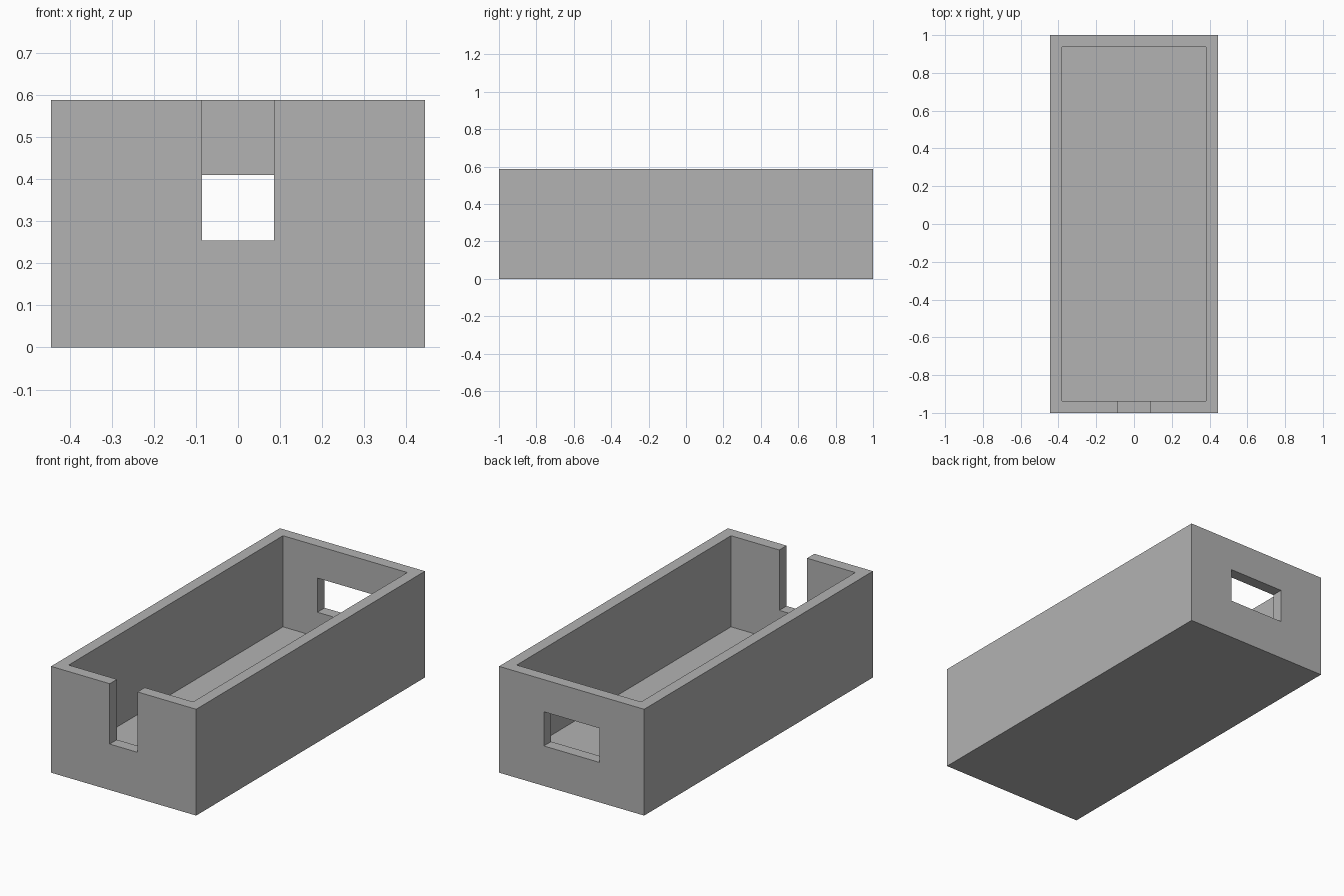
import bpy
import bmesh
from mathutils import Matrix, Vector

cube = bpy.data.objects.get("Cube")
if cube:
    bpy.data.objects.remove(cube, do_unlink=True)

HALF_X, HALF_Y, HEIGHT = 0.444, 1.0, 0.588
WALL, FLOOR = 0.0635, 0.084

# Single plain grey material
grey = bpy.data.materials.new("plain_grey")
grey.use_nodes = True
colour = (0.448, 0.448, 0.448, 1)
grey.diffuse_color = colour
grey.node_tree.nodes["Principled BSDF"].inputs["Base Color"].default_value = colour


def box(name, low, high):
    low, high = Vector(low), Vector(high)
    bm = bmesh.new()
    transform = Matrix.Translation((low + high) / 2) @ Matrix.Diagonal((*(high - low), 1))
    bmesh.ops.create_cube(bm, size=1, matrix=transform)
    mesh = bpy.data.meshes.new(name)
    bm.to_mesh(mesh)
    bm.free()
    mesh.materials.append(grey)
    obj = bpy.data.objects.new(name, mesh)
    bpy.context.collection.objects.link(obj)
    return obj


def cut(target, cutter):
    cutter.hide_render = True
    mod = target.modifiers.new(cutter.name, "BOOLEAN")
    mod.operation, mod.solver, mod.object = "DIFFERENCE", "EXACT", cutter
    bpy.context.view_layer.objects.active = target
    bpy.ops.object.modifier_apply(modifier=mod.name)
    bpy.data.objects.remove(cutter, do_unlink=True)


# Outer block of the open tray
tray = box("open_tray", (-HALF_X, -HALF_Y, 0), (HALF_X, HALF_Y, HEIGHT))

# Main cavity, leaving walls and a floor
in_x, in_y, above = HALF_X - WALL, HALF_Y - WALL, HEIGHT + 0.1
cut(tray, box("cavity_cutter", (-in_x, -in_y, FLOOR), (in_x, in_y, above)))

# Open slot in the front wall
cut(tray, box("front_slot_cutter", (-0.085, -1.1, 0.254), (0.085, -0.8, above)))

# Rectangular window in the back wall
cut(tray, box("back_window_cutter", (-0.17, 0.8, 0.221), (0.17, 1.1, 0.41)))
